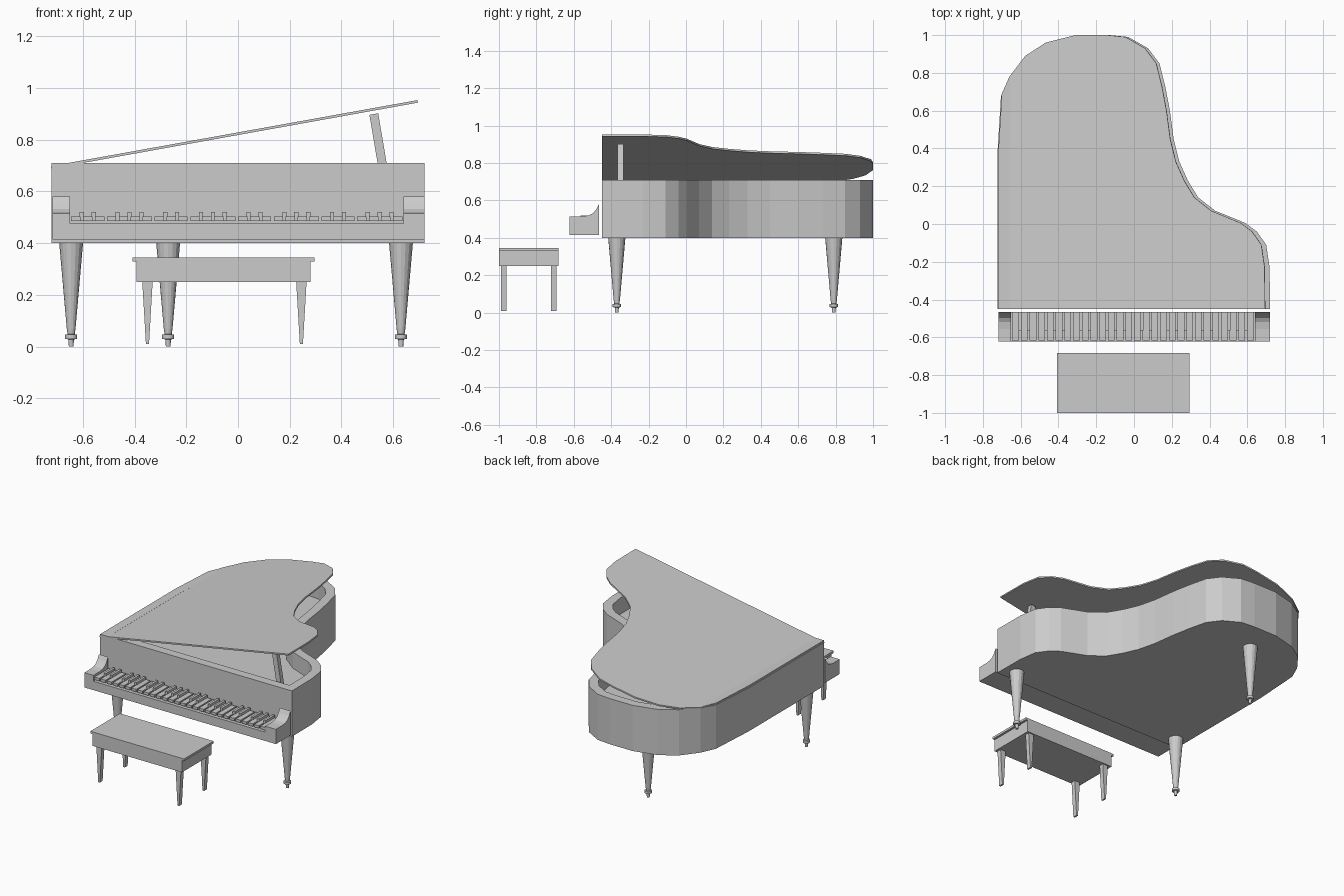
import bpy, bmesh, math
from mathutils import Matrix, Vector

if "Cube" in bpy.data.objects:
    bpy.data.objects.remove(bpy.data.objects["Cube"], do_unlink=True)

grey = bpy.data.materials.new("plain_grey")
grey.use_nodes = True
grey.diffuse_color = (0.6, 0.6, 0.6, 1)
grey.node_tree.nodes["Principled BSDF"].inputs["Base Color"].default_value = (0.6, 0.6, 0.6, 1)


def finish(name, bm):
    bmesh.ops.recalc_face_normals(bm, faces=bm.faces)
    mesh = bpy.data.meshes.new(name)
    bm.to_mesh(mesh)
    bm.free()
    mesh.materials.append(grey)
    obj = bpy.data.objects.new(name, mesh)
    bpy.context.scene.collection.objects.link(obj)
    return obj


def prism_mesh(points, offset):
    """Extrude a closed 3D outline along an offset; returns the mesh and far cap."""
    bm = bmesh.new()
    face = bm.faces.new([bm.verts.new(p) for p in points])
    out = bmesh.ops.extrude_face_region(bm, geom=[face], use_keep_orig=True)["geom"]
    bmesh.ops.translate(bm, vec=offset, verts=[v for v in out if isinstance(v, bmesh.types.BMVert)])
    cap = [f for f in out if isinstance(f, bmesh.types.BMFace)][0]
    bmesh.ops.recalc_face_normals(bm, faces=bm.faces)
    return bm, cap


def box(name, x0, x1, y0, y1, z0, z1):
    pts = [(x0, y0, z0), (x1, y0, z0), (x1, y1, z0), (x0, y1, z0)]
    return finish(name, prism_mesh(pts, (0, 0, z1 - z0))[0])


# Plan outline shared by case and lid
outline = [(-.72, -.45), (.72, -.45), (.718, -.23), (.7, -.11), (.65, -.04), (.59, .005),
           (.43, .07), (.34, .14), (.285, .23), (.24, .33), (.21, .45), (.19, .6),
           (.165, .73), (.135, .85), (.075, .93), (-.03, .99), (-.13, 1), (-.3, 1),
           (-.46, .96), (-.57, .89), (-.655, .78), (-.7, .68), (-.72, .36)]

# Case with a sunken soundboard inside the rim
bm, top = prism_mesh([(x, y, .4) for x, y in outline], (0, 0, .31))
bmesh.ops.inset_region(bm, faces=[top], thickness=.06, use_even_offset=True)
well = bmesh.ops.extrude_discrete_faces(bm, faces=[top])["faces"]
bmesh.ops.translate(bm, vec=(0, 0, -.11), verts=well[0].verts)
finish("case", bm)

# Raised lid, hinged on the straight side
lid = finish("lid", prism_mesh([(x + .72, y, 0) for x, y in outline], (0, 0, .01))[0])
lid.matrix_world = Matrix.Translation((-.722, 0, .688)) @ Matrix.Rotation(-math.radians(10.2), 4, 'Y')

# Lid prop
finish("lid_prop", prism_mesh([(.558, -.365, .6), (.593, -.365, .6), (.542, -.365, .902), (.508, -.365, .896)],
                              (0, .03, 0))[0])

# Key bed and curved cheeks
box("key_bed", -.65, .64, -.622, -.465, .415, .475)
cheek = [(-.622, .415), (-.465, .415), (-.465, .58), (-.48, .553), (-.497, .532),
         (-.52, .52), (-.555, .515), (-.622, .515)]
for name, x0, x1 in (("right_cheek", -.718, -.65), ("left_cheek", .64, .72)):
    finish(name, prism_mesh([(x0, y, z) for y, z in cheek], (x1 - x0, 0, 0))[0])

# Keys: four octaves, raised keys missing after the third and seventh naturals
pitch = 1.29 / 28
for i in range(28):
    x = -.65 + i * pitch
    box("natural_key", x + .005, x + pitch - .005, -.617, -.465, .485, .503)
    if i % 7 not in (2, 6):
        box("raised_key", x + pitch - .008, x + pitch + .008, -.565, -.465, .485, .52)


# Turned legs
def turned_leg(name, x, y):
    profile = [(.009, 0), (.011, .028), (.023, .03), (.023, .046), (.014, .048), (.017, .07), (.046, .4)]
    bm = bmesh.new()
    rings = [[bm.verts.new((x + r * math.cos(a), y + r * math.sin(a), z))
              for a in (math.tau * k / 16 for k in range(16))] for r, z in profile]
    for low, high in zip(rings, rings[1:]):
        for k in range(16):
            n = (k + 1) % 16
            bm.faces.new((low[k], low[n], high[n], high[k]))
    bm.faces.new(rings[0])
    bm.faces.new(rings[-1])
    finish(name, bm)


turned_leg("front_right_leg", -.645, -.37)
turned_leg("front_left_leg", .63, -.37)
turned_leg("tail_leg", -.27, .79)

# Bench
box("bench_seat", -.408, .295, -1, -.683, .33, .345)
box("bench_apron", -.393, .28, -1, -.683, .25, .33)
for x in (-.35, .245):
    for y in (-.99, -.722):
        pts = [(x - .02, y, .25), (x + .02, y, .25), (x + .006, y, .01), (x - .006, y, .01)]
        finish("bench_leg", prism_mesh(pts, (0, .03, 0))[0])
